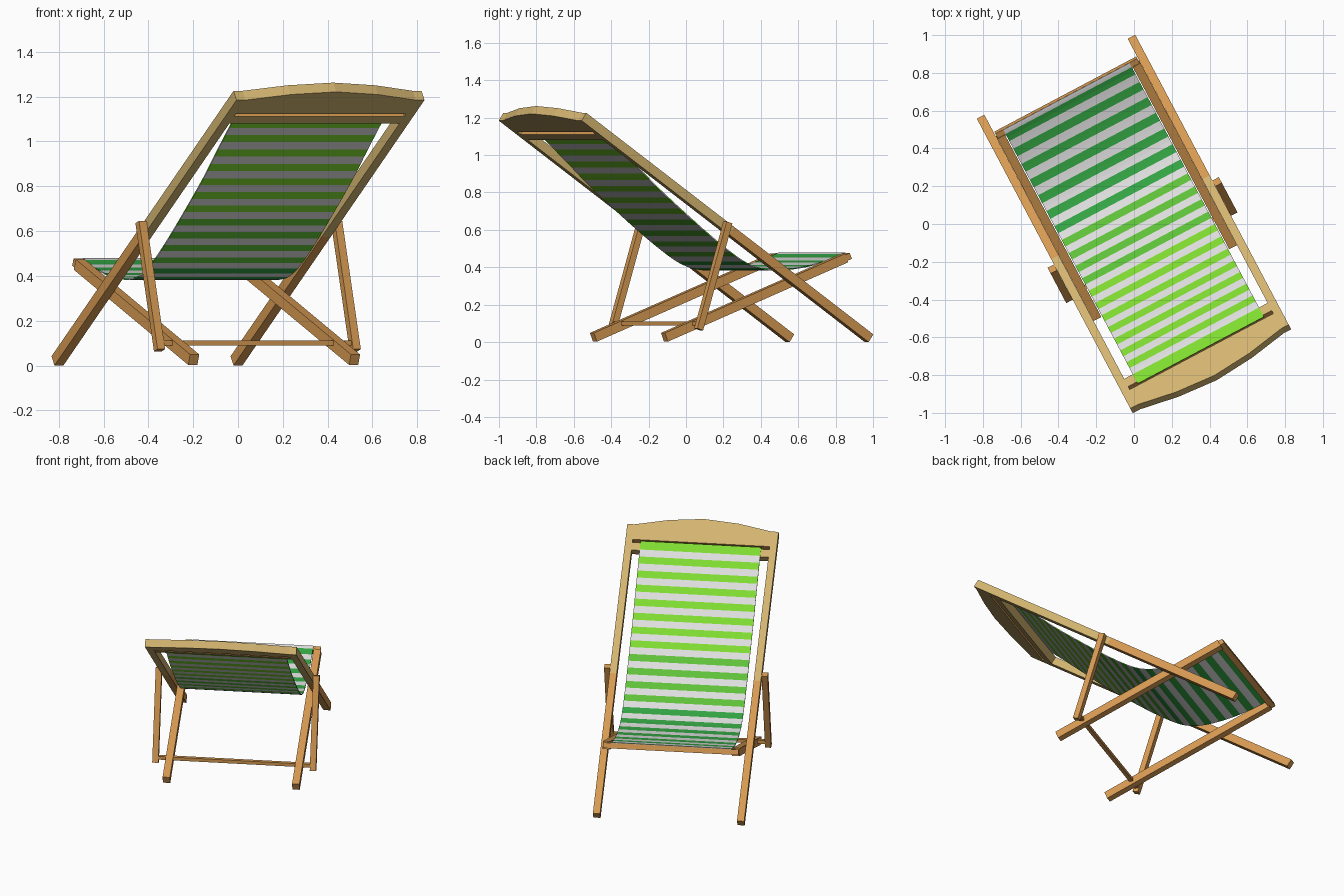
import bpy, bmesh, math
from mathutils import Vector

if "Cube" in bpy.data.objects:
    bpy.data.objects.remove(bpy.data.objects["Cube"])

# local frame: t across the chair, s from footrest to head, z up; turned about z at the end
YAW = math.radians(27.9)


def material(name, rgb):
    m = bpy.data.materials.new(name)
    m.diffuse_color = (*rgb, 1)
    m.use_nodes = True
    m.node_tree.nodes["Principled BSDF"].inputs["Base Color"].default_value = m.diffuse_color
    return m


ORANGE = material("orange wood", (0.67, 0.32, 0.084))
TAN = material("tan wood", (0.655, 0.462, 0.163))
LIME = material("lime stripe", (0.214, 0.71, 0.03))
GREEN = material("mid green stripe", (0.113, 0.54, 0.04))
DARK = material("deep green stripe", (0.033, 0.367, 0.055))
WHITE = material("white stripe", (0.73, 0.73, 0.73))


def make(name, verts, faces, mats, indices=None):
    """Mesh from (t, s, z) points."""
    bm = bmesh.new()
    vs = [bm.verts.new((t, -s, z)) for t, s, z in verts]
    for i, f in enumerate(faces):
        face = bm.faces.new([vs[k] for k in f])
        face.material_index = indices[i] if indices else 0
    bmesh.ops.recalc_face_normals(bm, faces=bm.faces)
    me = bpy.data.meshes.new(name)
    bm.to_mesh(me)
    bm.free()
    for m in mats:
        me.materials.append(m)
    ob = bpy.data.objects.new(name, me)
    ob.rotation_euler.z = YAW
    bpy.context.collection.objects.link(ob)
    return ob


def beam(name, p0, p1, t, width, thick, mats=(ORANGE,), cuts=(0, 1)):
    """Square timber in the side plane from p0 to p1 (s, z); one material per section."""
    p0, p1 = Vector(p0), Vector(p1)
    d = (p1 - p0).normalized()
    n = Vector((-d.y, d.x)) * thick / 2
    verts, faces, idx = [], [[3, 2, 1, 0]], [0]
    for c in cuts:
        p = p0.lerp(p1, c)
        for a, b in ((-1, -1), (1, -1), (1, 1), (-1, 1)):
            q = p + n * b
            verts.append((t + a * width / 2, q.x, q.y))
    for k in range(len(cuts) - 1):
        for j in range(4):
            a, b = 4 * k + j, 4 * k + (j + 1) % 4
            faces.append([a, b, b + 4, a + 4])
            idx.append(k)
    last = 4 * (len(cuts) - 1)
    faces.append([last, last + 1, last + 2, last + 3])
    idx.append(len(cuts) - 2)
    return make(name, verts, faces, mats, idx)


# back frame line, leg line and prop line
FOOT, HEAD = Vector((-0.868, 0.0208)), Vector((0.868, 1.205))
AX = (HEAD - FOOT).normalized()
NR = Vector((-AX.y, AX.x))
LEG_TOP, LEG_FOOT = (-0.745, 0.45), (0.345, 0.026)
for side, sg in (("left", -1), ("right", 1)):
    beam(side + "_back_rail", FOOT, HEAD, sg * 0.452, 0.045, 0.05, (ORANGE, TAN), (0, 0.485, 1))
    beam(side + "_seat_leg", LEG_TOP, LEG_FOOT, sg * 0.406, 0.046, 0.05)
    beam(side + "_prop", (0.008, 0.64), (0.185, 0.068), sg * 0.494, 0.038, 0.036)

# cross bars
beam("prop_cross_bar", (0.163, 0.1), (0.187, 0.1), 0, 0.97, 0.022)
beam("seat_cross_bar", (-0.772, 0.461), (-0.737, 0.447), 0, 0.85, 0.034)


# headboard: curved top board and lower strip, with a slot between for the cloth
def board(name, outline, slot_edge):
    """Outline is (t, distance past the rail ends); the slot edge wall is orange."""
    n = len(outline)
    verts = []
    for h in (-0.025, 0.025):
        for t, a in outline:
            q = HEAD + AX * a + NR * h
            verts.append((t, q.x, q.y))
    faces = [list(range(n)), list(range(n, 2 * n))]
    faces += [[j, (j + 1) % n, (j + 1) % n + n, j + n] for j in range(n)]
    idx = [0, 0] + [1 if j == slot_edge else 0 for j in range(n)]
    make(name, verts, faces, (TAN, ORANGE), idx)


W = 0.43
board("headboard", [(-W, -0.109), (W, -0.109), (W, 0), (0.22, 0.044), (0, 0.065),
                    (-0.22, 0.044), (-W, 0)], 0)
board("headboard_strip", [(-W, -0.186), (W, -0.186), (W, -0.131), (-W, -0.131)], 2)

# cloth: smooth side profile from the slot down to the seat bar
PROFILE = [Vector(p) for p in (
    (0.757, 1.157), (0.70, 1.123), (0.655, 1.085), (0.5, 0.945), (0.37, 0.825), (0.15, 0.645),
    (0, 0.53), (-0.13, 0.442), (-0.22, 0.402), (-0.31, 0.386), (-0.42, 0.389),
    (-0.55, 0.408), (-0.69, 0.446), (-0.745, 0.47), (-0.765, 0.477))]


def spline(pts, steps=12):
    out = []
    for i in range(len(pts) - 1):
        a, b, c, d = pts[max(i - 1, 0)], pts[i], pts[i + 1], pts[min(i + 2, len(pts) - 1)]
        for k in range(steps):
            u = k / steps
            out.append(0.5 * (2 * b + (c - a) * u + (2 * a - 5 * b + 4 * c - d) * u * u
                              + (3 * b - a - 3 * c + d) * u ** 3))
    return out + [pts[-1]]


curve = spline(PROFILE)
arc = [0]
for a, b in zip(curve, curve[1:]):
    arc.append(arc[-1] + (b - a).length)


def at(x):
    for i in range(len(arc) - 1):
        if x <= arc[i + 1]:
            return curve[i].lerp(curve[i + 1], (x - arc[i]) / (arc[i + 1] - arc[i]))
    return curve[-1]


# one strip per stripe, alternating green and white; greens deepen toward the seat
HALF = 0.0475
stops = [0]
while stops[-1] < arc[-1]:
    stops.append(min(arc[-1], 0.064 + HALF * (len(stops) - 1)))
verts, faces, idx = [], [], []
SUB = 2
for k in range(len(stops) - 1):
    for j in range(SUB):
        p = at(stops[k] + (stops[k + 1] - stops[k]) * j / SUB)
        verts += [(-0.378, p.x, p.y), (0.378, p.x, p.y)]
        r = len(verts)
        faces.append([r - 2, r - 1, r + 1, r])
        idx.append(3 if k % 2 else 0 if p.x > 0.22 else 1 if p.x > -0.14 else 2)
p = at(arc[-1])
verts += [(-0.378, p.x, p.y), (0.378, p.x, p.y)]
cloth = make("cloth_sling", verts, faces, (LIME, GREEN, DARK, WHITE), idx)
mod = cloth.modifiers.new("thickness", 'SOLIDIFY')
mod.thickness = 0.006
mod.offset = 0
